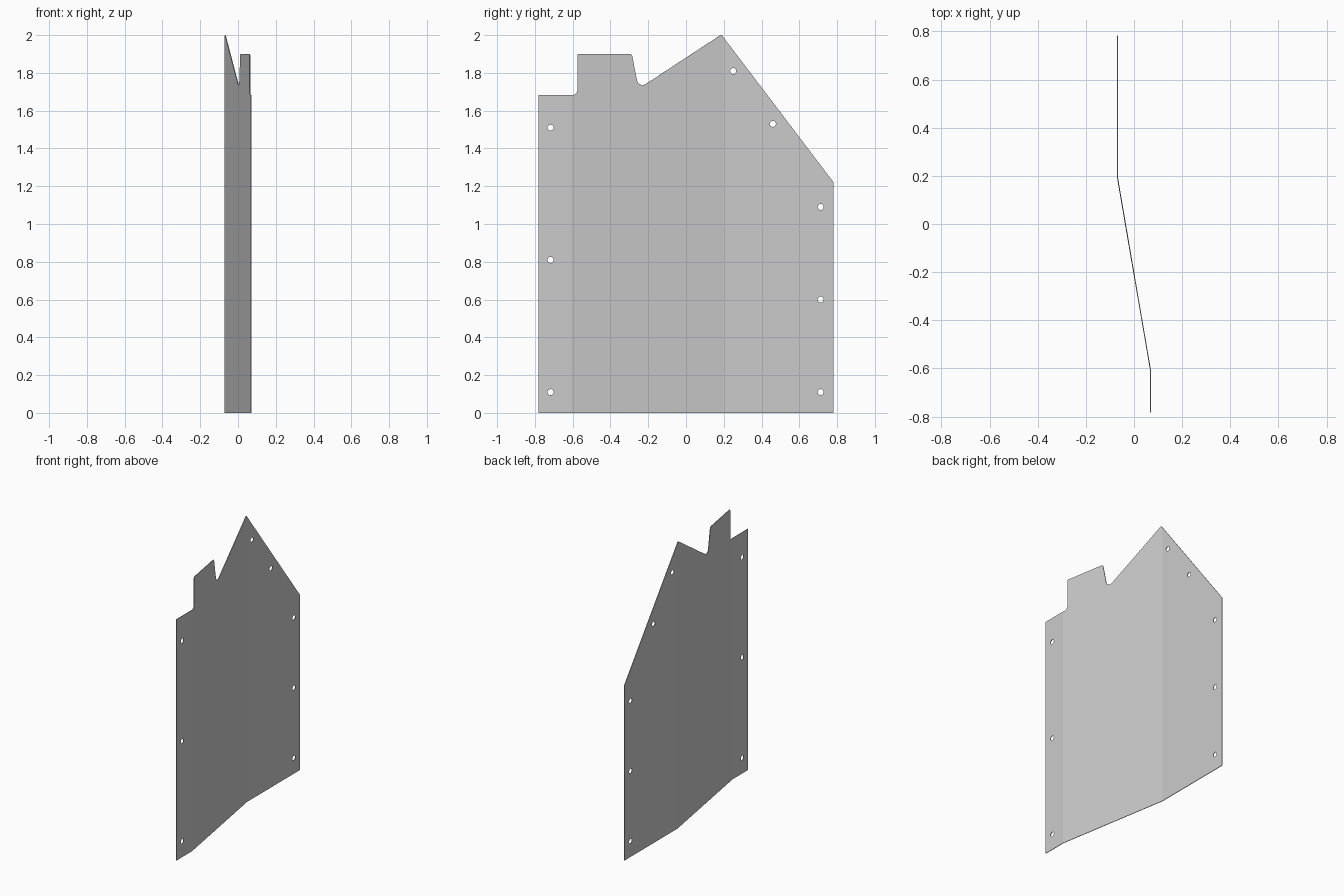
import bpy
import bmesh
import math
from mathutils import Vector

cube = bpy.data.objects.get("Cube")
if cube:
    bpy.data.objects.remove(cube, do_unlink=True)

THICKNESS = 0.004
FOLD_FRONT, FOLD_BACK = -0.61, 0.195
OFFSET = 0.071 - THICKNESS / 2


def fillet(corners, steps=6):
    """Round each (y, z, radius) corner of a closed outline."""
    points = []
    for i, (y, z, radius) in enumerate(corners):
        here = Vector((y, z))
        if radius == 0:
            points.append(here)
            continue
        before = (Vector(corners[i - 1][:2]) - here).normalized()
        after = (Vector(corners[(i + 1) % len(corners)][:2]) - here).normalized()
        half = before.angle(after) / 2
        centre = here + (before + after).normalized() * radius / math.sin(half)
        start = here + before * radius / math.tan(half) - centre
        end = here + after * radius / math.tan(half) - centre
        for s in range(steps + 1):
            points.append(centre + start.lerp(end, s / steps).normalized() * radius)
    return points


def add_loop(bm, points):
    verts = [bm.verts.new((0, p[0], p[1])) for p in points]
    for a, b in zip(verts, verts[1:] + verts[:1]):
        bm.edges.new((a, b))


# Sheet outline with its tab, notch and peak
outline = fillet([
    (-0.782, 0, 0), (0.782, 0, 0), (0.782, 1.22, 0.006), (0.187, 2.003, 0.01),
    (-0.251, 1.716, 0.03), (-0.287, 1.9, 0.012), (-0.575, 1.9, 0.008),
    (-0.575, 1.683, 0.026), (-0.782, 1.683, 0),
])
bm = bmesh.new()
add_loop(bm, outline)

# Fixing holes along both sides and the sloping edge
holes = [(-0.717, z) for z in (0.11, 0.81, 1.51)]
holes += [(0.713, z) for z in (0.11, 0.6, 1.09)]
holes += [(0.46, 1.53), (0.25, 1.81)]
for y, z in holes:
    turns = [math.tau * i / 16 for i in range(16)]
    add_loop(bm, [(y + 0.016 * math.cos(t), z + 0.016 * math.sin(t)) for t in turns])
bmesh.ops.triangle_fill(bm, edges=bm.edges[:], use_beauty=True, normal=(1, 0, 0))

# Two folds joining the offset flanges
for fold in (FOLD_FRONT, FOLD_BACK):
    bmesh.ops.bisect_plane(bm, geom=bm.verts[:] + bm.edges[:] + bm.faces[:],
                           plane_co=(0, fold, 0), plane_no=(0, 1, 0))
for v in bm.verts:
    t = (v.co.y - FOLD_FRONT) / (FOLD_BACK - FOLD_FRONT)
    v.co.x = OFFSET * (1 - 2 * min(max(t, 0), 1))
bmesh.ops.recalc_face_normals(bm, faces=bm.faces[:])

mesh = bpy.data.meshes.new("folded_sheet")
bm.to_mesh(mesh)
bm.free()
sheet = bpy.data.objects.new("folded_sheet", mesh)
bpy.context.collection.objects.link(sheet)

# Sheet thickness
solid = sheet.modifiers.new("thickness", 'SOLIDIFY')
solid.thickness = THICKNESS
solid.offset = 0

# Plain grey metal
grey = bpy.data.materials.new("light_grey")
grey.use_nodes = True
grey.diffuse_color = (0.6, 0.6, 0.6, 1)
grey.node_tree.nodes["Principled BSDF"].inputs["Base Color"].default_value = (0.6, 0.6, 0.6, 1)
mesh.materials.append(grey)
